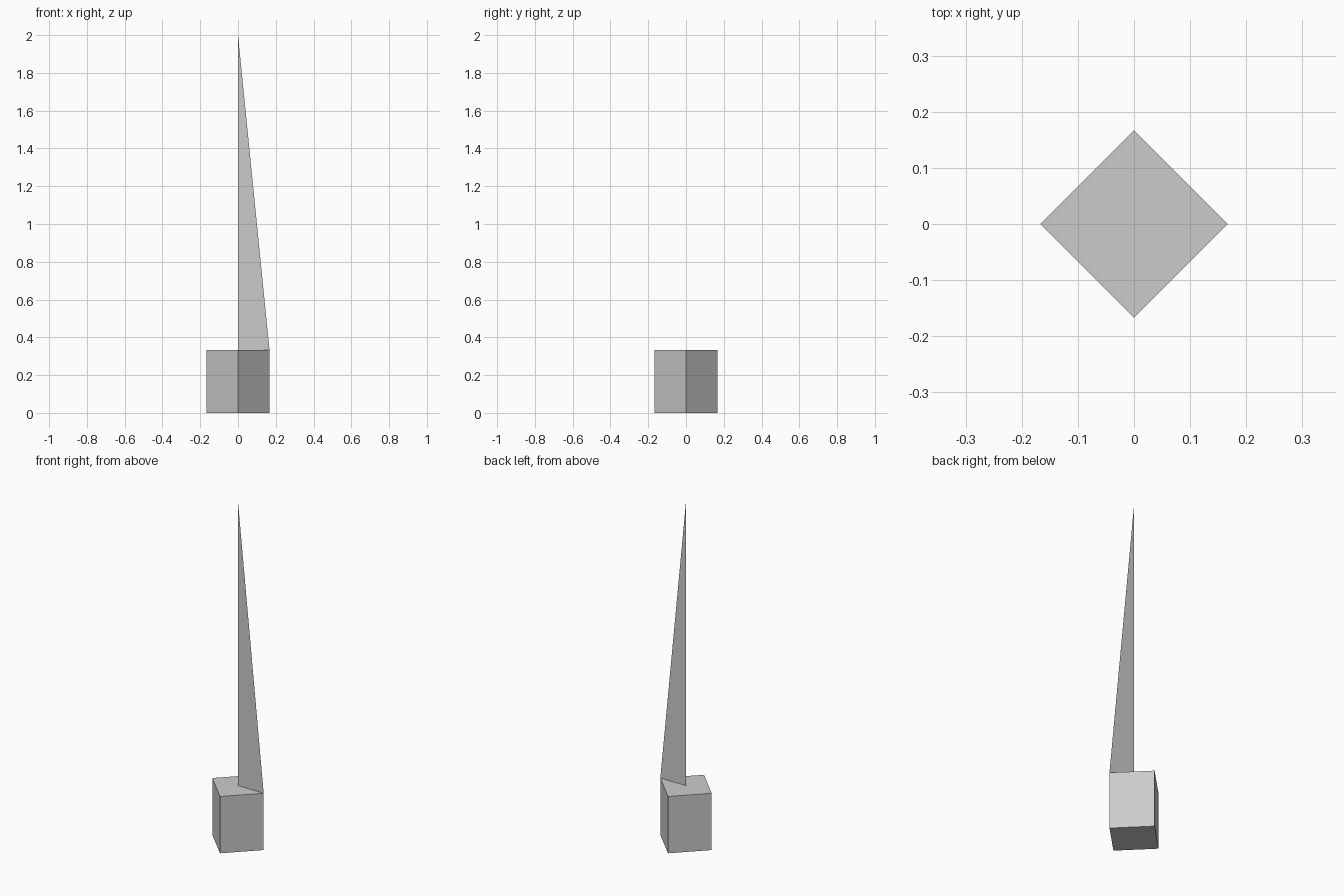
import bpy
import bmesh
import math

if "Cube" in bpy.data.objects:
    bpy.data.objects.remove(bpy.data.objects["Cube"])

R = 1 / 6        # corner radius of the square base
H = 1 / 3        # height of the base
TOP = 2.0        # tip of the fin


def add_object(name, bm):
    mesh = bpy.data.meshes.new(name)
    bm.to_mesh(mesh)
    bm.free()
    obj = bpy.data.objects.new(name, mesh)
    bpy.context.collection.objects.link(obj)
    return obj


# Base block: square prism with its corners on the x and y axes
bm = bmesh.new()
corners = [(R * math.cos(i * math.pi / 2), R * math.sin(i * math.pi / 2), 0) for i in range(4)]
bottom = bm.faces.new([bm.verts.new(c) for c in corners])
extruded = bmesh.ops.extrude_face_region(bm, geom=[bottom], use_keep_orig=True)
top_verts = [g for g in extruded["geom"] if isinstance(g, bmesh.types.BMVert)]
bmesh.ops.translate(bm, verts=top_verts, vec=(0, 0, H))
bmesh.ops.recalc_face_normals(bm, faces=bm.faces)
add_object("base_block", bm)

# Fin: paper-thin upright triangle from the block's centre to its right corner
bm = bmesh.new()
bm.faces.new([bm.verts.new(c) for c in ((0, 0, H), (R, 0, H), (0, 0, TOP))])
add_object("fin", bm)
